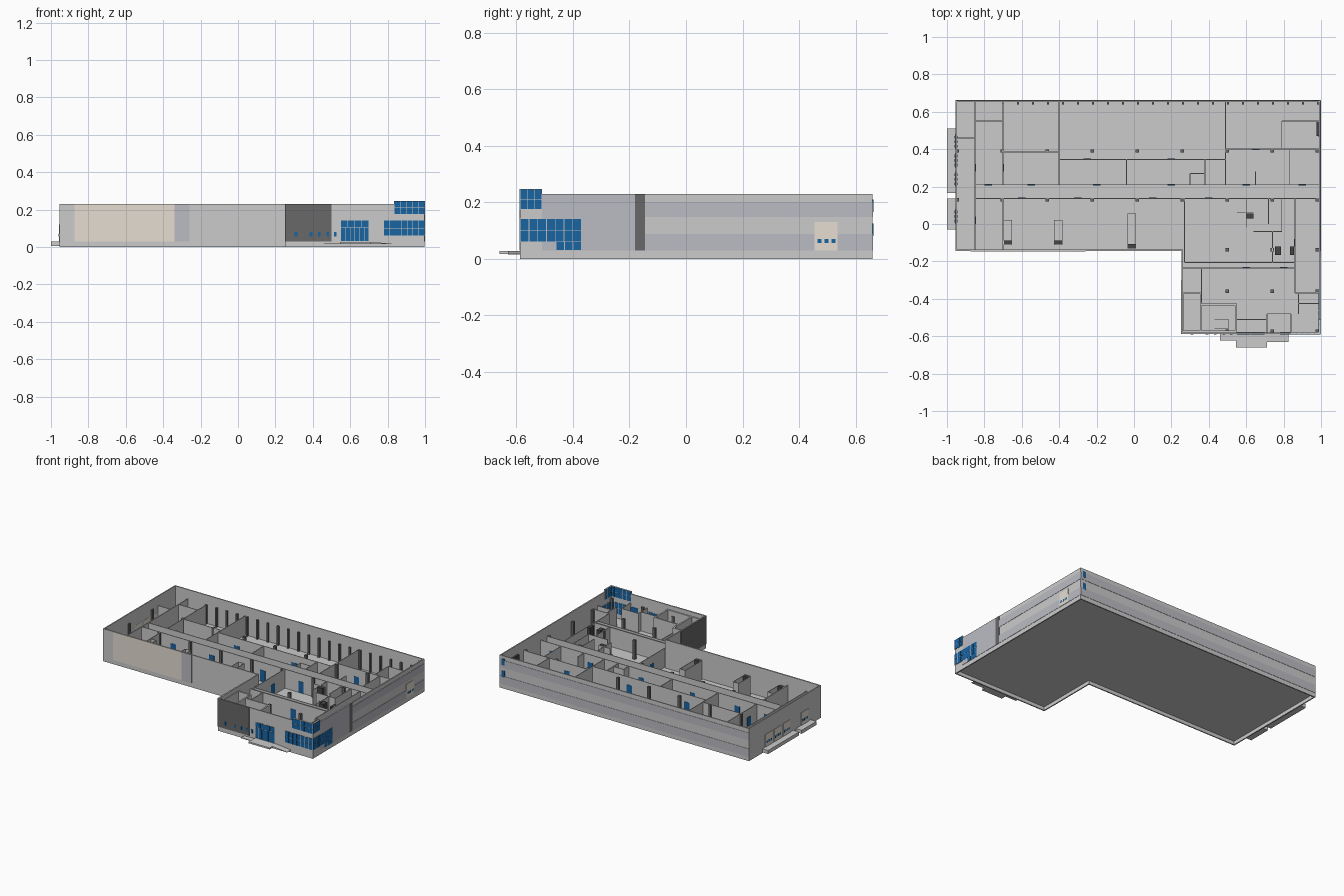
import bpy, bmesh

if "Cube" in bpy.data.objects:
    bpy.data.objects.remove(bpy.data.objects["Cube"])

def mat(name, r, g, b):
    m = bpy.data.materials.new(name)
    m.diffuse_color = (r, g, b, 1)
    m.use_nodes = True
    m.node_tree.nodes["Principled BSDF"].inputs["Base Color"].default_value = m.diffuse_color
    return m

BLUE = mat("blue_glass", 0.01, 0.13, 0.36)
DARK = mat("dark_cladding", 0.14, 0.14, 0.14)
LILAC = mat("cool_grey_band", 0.50, 0.50, 0.55)
BEIGE = mat("beige_panel", 0.78, 0.73, 0.65)
BLACK = mat("structure", 0.06, 0.06, 0.06)

L, R, B, F, W, FW = -0.955, 0.997, 0.66, -0.145, 0.253, -0.587  # footprint planes
T, FLOOR, TOP, IN = 0.008, 0.03, 0.23, 0.165

def boxes(name, items, material=None):
    """One object made of boxes (x0, x1, y0, y1, z0, z1)."""
    bm = bmesh.new()
    for x0, x1, y0, y1, z0, z1 in items:
        v = [bm.verts.new((x, y, z)) for z in (z0, z1)
             for x, y in ((x0, y0), (x1, y0), (x1, y1), (x0, y1))]
        bm.faces.new([v[i] for i in (3, 2, 1, 0)])
        bm.faces.new(v[4:])
        for i in range(4):
            j = (i + 1) % 4
            bm.faces.new((v[i], v[j], v[j + 4], v[i + 4]))
    me = bpy.data.meshes.new(name)
    bm.to_mesh(me)
    bm.free()
    ob = bpy.data.objects.new(name, me)
    bpy.context.collection.objects.link(ob)
    if material:
        me.materials.append(material)
    return ob

# side: (axis of the face normal, plane position, outward sign)
RIGHT, BACK, LEFT = ("x", R, 1), ("y", B, 1), ("x", L, -1)
FRONT, WING_FRONT, WING_LEFT = ("y", F, -1), ("y", FW, -1), ("x", W, -1)

def on_side(side, u0, u1, z0, z1, out=0.002, inn=0.0):
    axis, p, s = side
    a, b = sorted((p + s * out, p - s * inn))
    return (a, b, u0, u1, z0, z1) if axis == "x" else (u0, u1, a, b, z0, z1)

def glazing(name, side, u0, u1, z0, z1, nu, nz):
    """Grid of panes visible inside and outside, over a pale frame."""
    boxes(name + "_frame", [on_side(side, u0, u1, z0, z1, 0.0015, T + 0.001)])
    g, du, dz = 0.0012, (u1 - u0) / nu, (z1 - z0) / nz
    boxes(name + "_panes", [on_side(side, u0 + i * du + g, u0 + (i + 1) * du - g,
                                    z0 + k * dz + g, z0 + (k + 1) * dz - g, 0.003, T + 0.002)
                            for i in range(nu) for k in range(nz)], BLUE)

# floor slab and outer shell
boxes("floor", [(L + T, R - T, F, B - T, 0.025, FLOOR), (W + T, R - T, FW + T, F, 0.025, FLOOR)])
boxes("outer_walls", [
    (L, R, B - T, B, 0, TOP), (L, L + T, F, B - T, 0, TOP), (R - T, R, FW, B - T, 0, TOP),
    (L + T, W + T, F, F + T, 0, TOP), (W, W + T, FW, F, 0, TOP), (W + T, R - T, FW, FW + T, 0, TOP)])

# facade cladding
boxes("band_cladding", [on_side(s, a, b, z0, z1) for s, a, b in ((RIGHT, -0.145, B), (BACK, L, R))
                        for z0, z1 in ((0.03, 0.087), (0.147, 0.2))]
      + [on_side(RIGHT, -0.51, -0.18, FLOOR, TOP), on_side(FRONT, -0.34, -0.26, FLOOR, TOP)], LILAC)
boxes("beige_cladding", [on_side(FRONT, -0.875, -0.34, FLOOR, TOP)], BEIGE)
boxes("dark_cladding", [on_side(RIGHT, -0.18, -0.145, FLOOR, TOP),
                        on_side(WING_FRONT, W, 0.5, FLOOR, TOP),
                        on_side(WING_LEFT, FW, -0.3, FLOOR, TOP)], DARK)

# corner, entrance and side glazing
glazing("upper_front_window", WING_FRONT, 0.835, R, 0.175, 0.246, 5, 2)
glazing("upper_side_window", RIGHT, FW, -0.51, 0.175, 0.246, 3, 2)
glazing("lower_front_window", WING_FRONT, 0.78, R, 0.06, 0.142, 7, 2)
glazing("lower_side_window", RIGHT, FW, -0.37, 0.06, 0.142, 7, 2)
glazing("side_door", RIGHT, -0.46, -0.37, FLOOR, 0.06, 3, 1)
glazing("entrance_top", WING_FRONT, 0.55, 0.70, 0.105, 0.142, 4, 1)
glazing("entrance_doors", WING_FRONT, 0.55, 0.70, FLOOR, 0.105, 6, 1)
boxes("small_front_windows", [on_side(WING_FRONT, x - 0.007, x + 0.007, 0.055, 0.08, 0.003, T + 0.001)
                              for x in (0.31, 0.39, 0.435, 0.48, 0.52)], BLUE)
boxes("back_corner_doors", [on_side(BACK, 0.955, 0.98, z, z + 0.045, 0.003, T + 0.001)
                            for z in (0.08, 0.165)], BLUE)

# loading doors with little windows, and docks
boxes("loading_doors", [on_side(RIGHT, 0.455, 0.537, FLOOR, 0.13, 0.003, T + 0.001)]
      + [on_side(LEFT, y, y + 0.08, FLOOR, 0.12, 0.003, T + 0.001) for y in (0.2, 0.3, 0.4, 0.0)], BEIGE)
boxes("loading_door_windows",
      [on_side(RIGHT, y, y + 0.015, 0.055, 0.07, 0.004, T + 0.002) for y in (0.465, 0.49, 0.515)]
      + [on_side(LEFT, y + d, y + d + 0.015, 0.055, 0.07, 0.004, T + 0.002)
         for y in (0.2, 0.3, 0.4, 0.0) for d in (0.008, 0.032, 0.056)], BLUE)
boxes("loading_docks", [(-1, L, 0.165, 0.51, 0.005, FLOOR), (-1, L, -0.03, 0.135, 0.005, FLOOR)])

# entrance porch: landing with a step and a ramp
boxes("porch", [(0.545, 0.71, -0.66, FW, 0.017, 0.028), (0.46, 0.545, -0.622, FW, 0.015, 0.02)])
ramp = boxes("porch_ramp", [(0.71, 0.825, -0.63, FW, 0.015, 0.028)])
for v in ramp.data.vertices:
    if v.co.x > 0.8 and v.co.z > 0.02:
        v.co.z = 0.017

def partitions(name, along_x, along_y, t=0.005, material=None, h=IN):
    """Interior walls: along_x rows are (y, x0, x1), along_y rows are (x, y0, y1)."""
    boxes(name, [(a, b, y - t / 2, y + t / 2, FLOOR, h) for y, a, b in along_x]
          + [(x - t / 2, x + t / 2, a, b, FLOOR, h) for x, a, b in along_y], material)

partitions("corridor_walls", [(0.21, -0.85, 0.99), (0.137, -0.85, 0.99)], [])
partitions("back_room_walls",
           [(0.385, -0.70, -0.40), (0.55, -0.85, -0.70), (0.46, L, -0.85), (0.345, -0.40, 0.49),
            (0.40, 0.49, 0.99), (0.55, 0.79, 0.99), (0.27, 0.30, 0.38)],
           [(-0.70, 0.21, 0.652), (-0.85, -0.14, 0.652), (-0.40, 0.21, 0.652), (-0.04, 0.21, 0.345),
            (0.49, 0.21, 0.652), (0.79, 0.40, 0.55), (0.30, 0.21, 0.27), (0.38, 0.21, 0.345),
            (0.65, 0.21, 0.28), (0.83, 0.21, 0.40)])
partitions("front_room_walls",
           [(-0.205, 0.27, 0.86), (-0.37, 0.86, 0.99), (-0.235, 0.26, 0.86), (0.06, 0.55, 0.64),
            (-0.04, 0.64, 0.79), (-0.48, 0.71, 0.84), (-0.51, 0.55, 0.71), (-0.425, 0.88, 0.99)],
           [(-0.70, -0.14, 0.137), (0.27, -0.205, 0.137), (0.86, -0.37, 0.137), (0.36, -0.42, -0.235),
            (0.71, -0.58, -0.48), (0.84, -0.58, -0.48), (0.88, -0.48, -0.37), (0.60, -0.02, 0.137),
            (0.72, 0.0, 0.137), (0.79, -0.04, 0.137), (0.74, -0.205, -0.04)])
partitions("stair_core_walls", [(-0.37, 0.26, 0.36), (-0.575, 0.26, 0.55), (-0.43, 0.36, 0.55)],
           [(0.26, -0.58, -0.37), (0.357, -0.58, -0.37), (0.545, -0.58, -0.43)], 0.01, None, 0.2)

# stair flight inside the core
boxes("stair", [(0.42 + i * 0.011, 0.431 + i * 0.011, -0.56, -0.51, FLOOR, FLOOR + 0.008 * (i + 1))
                for i in range(8)])

# service shafts with a solid block at one end
for x, y0, y1 in ((-0.675, -0.11, 0.02), (-0.405, -0.11, 0.02), (-0.012, -0.13, 0.055)):
    partitions("service_shaft", [(y0, x - 0.022, x + 0.022), (y1, x - 0.022, x + 0.022)],
               [(x - 0.022, y0, y1), (x + 0.022, y0, y1)], 0.004)
    boxes("shaft_block", [(x - 0.02, x + 0.02, y0, y0 + 0.022, FLOOR, IN)], BLACK)
boxes("lift_blocks", [(0.755, 0.785, -0.165, -0.12, FLOOR, IN), (0.835, 0.855, -0.165, -0.12, FLOOR, IN),
                      (0.60, 0.64, 0.03, 0.055, FLOOR, IN), (0.975, 0.988, 0.47, 0.55, FLOOR, IN)], BLACK)

# structural columns on a regular grid
def column(x, y, r):
    return (x - r, x + r, y - r, y + r, FLOOR, IN)

grid_x = [-0.945 + 0.2407 * i for i in range(9)]
cols = [column(x, y, 0.009) for x in grid_x for y in (0.39, 0.13)]
cols += [column(x, y, 0.009) for x in grid_x[6:] for y in (-0.138, -0.36, -0.573)]
cols += [column(-0.70 + 0.0802 * i, 0.645, 0.006) for i in range(22)]
boxes("columns", cols, DARK)

# interior doors and glazed partitions
doors = [(x - 0.02, x + 0.02, y - 0.004, y + 0.004, FLOOR, 0.11)
         for y, xs in ((0.21, (-0.78, -0.55, -0.2, 0.2, 0.6, 0.9)), (0.137, (-0.6, -0.3, 0.1, 0.4)),
                       (0.345, (-0.25, 0.2)), (0.40, (0.65,)), (-0.235, (0.6, 0.8))) for x in xs]
doors += [(x - 0.004, x + 0.004, y - 0.02, y + 0.02, FLOOR, 0.11)
          for x, y in ((-0.85, 0.3), (-0.85, 0.02), (-0.70, 0.3), (0.86, -0.1), (0.27, 0.0))]
boxes("interior_doors", doors, BLUE)
